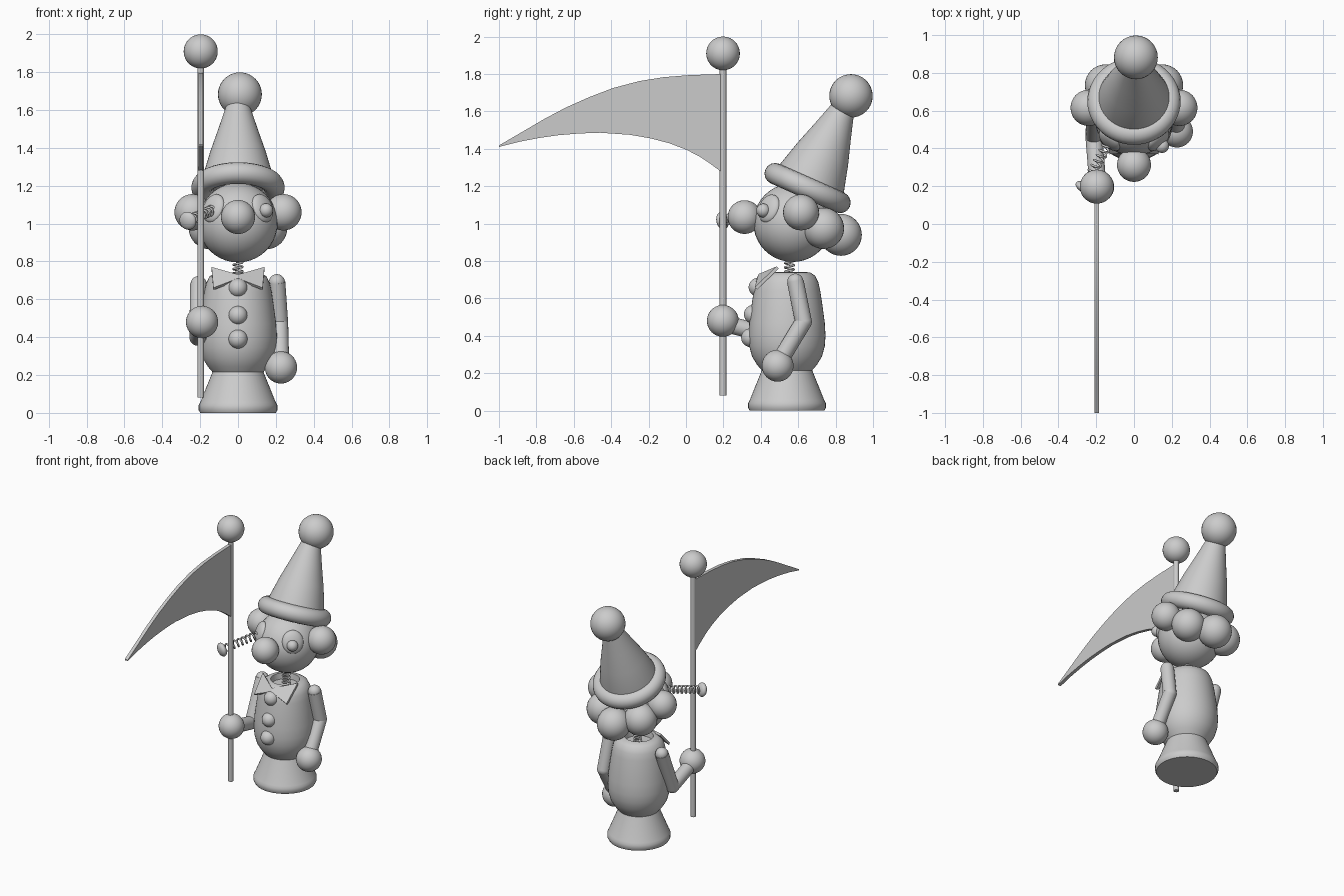
import bpy, bmesh, math
from mathutils import Vector

if "Cube" in bpy.data.objects:
    bpy.data.objects.remove(bpy.data.objects["Cube"])


def smooth(ob, angle=35):
    bpy.ops.object.select_all(action='DESELECT')
    ob.select_set(True)
    bpy.context.view_layer.objects.active = ob
    bpy.ops.object.shade_smooth_by_angle(angle=math.radians(angle))
    return ob


def from_bmesh(name, bm):
    bmesh.ops.recalc_face_normals(bm, faces=bm.faces)
    me = bpy.data.meshes.new(name)
    bm.to_mesh(me)
    bm.free()
    ob = bpy.data.objects.new(name, me)
    bpy.context.collection.objects.link(ob)
    return smooth(ob)


def ball(name, loc, r, scale=(1, 1, 1), facing=None):
    bpy.ops.mesh.primitive_uv_sphere_add(segments=32, ring_count=20, radius=r, location=loc)
    ob = bpy.context.object
    ob.name = name
    ob.scale = scale
    if facing:
        ob.rotation_euler = Vector(facing).to_track_quat('Z', 'Y').to_euler()
    return smooth(ob, 60)


def lathe(name, profile, loc, tilt=0):
    bm = bmesh.new()
    vs = [bm.verts.new((r, 0, z)) for r, z in profile]
    es = [bm.edges.new(p) for p in zip(vs, vs[1:])]
    bmesh.ops.spin(bm, geom=vs + es, axis=(0, 0, 1), cent=(0, 0, 0), angle=math.tau, steps=48)
    bmesh.ops.remove_doubles(bm, verts=bm.verts, dist=1e-4)
    ob = from_bmesh(name, bm)
    ob.location = loc
    ob.rotation_euler.x = tilt
    return ob


def rod(name, a, b, r):
    a, b = Vector(a), Vector(b)
    bpy.ops.mesh.primitive_cylinder_add(vertices=32, radius=r, depth=(b - a).length, location=(a + b) / 2)
    ob = bpy.context.object
    ob.name = name
    ob.rotation_euler = (b - a).to_track_quat('Z', 'Y').to_euler()
    return smooth(ob)


def spring(name, a, b, r, turns, wire=0.006):
    a, b = Vector(a), Vector(b)
    rot = (b - a).to_track_quat('Z', 'Y')
    cu = bpy.data.curves.new(name, 'CURVE')
    cu.dimensions = '3D'
    cu.bevel_depth = wire
    cu.bevel_resolution = 2
    cu.use_fill_caps = True
    n = turns * 16
    sp = cu.splines.new('POLY')
    sp.points.add(n)
    for i, p in enumerate(sp.points):
        t = math.tau * i / 16
        co = a + rot @ Vector((r * math.cos(t), r * math.sin(t), (b - a).length * i / n))
        p.co = (*co, 1)
    ob = bpy.data.objects.new(name, cu)
    bpy.context.collection.objects.link(ob)


def plate(name, points, offset):
    # flat outline thickened along offset, centred on the outline
    off = Vector(offset)
    bm = bmesh.new()
    f = bm.faces.new([bm.verts.new(Vector(p) - off / 2) for p in points])
    ext = bmesh.ops.extrude_face_region(bm, geom=[f], use_keep_orig=True)
    bmesh.ops.translate(bm, vec=off, verts=[v for v in ext['geom'] if isinstance(v, bmesh.types.BMVert)])
    return from_bmesh(name, bm)


# base and torso
lathe("base", [(0, 0), (0.2, 0), (0.208, 0.015), (0.208, 0.04), (0.2, 0.055), (0.135, 0.215), (0, 0.215)],
      (0, 0.54, 0))
lathe("torso", [(0, 0.21), (0.13, 0.21), (0.16, 0.245), (0.187, 0.29), (0.202, 0.345), (0.206, 0.4),
                (0.202, 0.47), (0.19, 0.56), (0.178, 0.64), (0.168, 0.685), (0.15, 0.722), (0.125, 0.738),
                (0.095, 0.742), (0.09, 0.7), (0, 0.7)], (0, 0.54, 0))
for y, z in ((0.385, 0.66), (0.36, 0.515), (0.345, 0.39)):
    ball("button", (0, y, z), 0.05)

# collar flaps
for s in (-1, 1):
    plate("collar_flap", [(0, 0.395, 0.725), (0, 0.385, 0.705), (s * 0.13, 0.375, 0.655),
                          (s * 0.14, 0.49, 0.765)], (0, -0.012, 0.012))

# neck, head and face
spring("neck_spring", (0, 0.553, 0.69), (0, 0.553, 0.83), 0.024, 6)
ball("head", (0, 0.57, 1.005), 0.21)
ball("nose", (0, 0.313, 1.035), 0.09)
for s in (-1, 1):
    ball("eye_white", (s * 0.128, 0.445, 1.08), 0.075, (0.95, 1.05, 0.45), (s * 0.13, -0.13, 0.06))
ball("pupil", (0.148, 0.413, 1.07), 0.037)
spring("eye_spring", (-0.14, 0.42, 1.07), (-0.255, 0.21, 1.02), 0.024, 8)
ball("popped_pupil", (-0.265, 0.195, 1.015), 0.048, (1, 1, 0.55), (-0.115, -0.21, -0.05))

# hair tufts around the back of the head
for s in (-1, 1):
    ball("hair_side", (s * 0.24, 0.615, 1.06), 0.096)
    ball("hair_rear", (s * 0.15, 0.735, 0.975), 0.11)
ball("hair_back", (0, 0.828, 0.94), 0.112)

# tilted hat
TILT = math.radians(-24)
HAT = (0, 0.65, 1.19)
lathe("hat_cone", [(0, 0), (0.195, 0), (0.186, 0.06), (0.148, 0.2), (0.106, 0.33), (0.066, 0.46), (0, 0.47)],
      HAT, TILT)
bpy.ops.mesh.primitive_torus_add(major_radius=0.19, minor_radius=0.057, major_segments=48,
                                 minor_segments=16, location=HAT, rotation=(TILT, 0, 0))
bpy.context.object.name = "hat_brim"
smooth(bpy.context.object, 60)
ball("hat_pompom", (0.01, 0.882, 1.683), 0.116)

# arms: shoulder, elbow, wrist, hand
arms = {
    "left": ((0.205, 0.585, 0.69), (0.22, 0.628, 0.475), (0.225, 0.51, 0.28), (0.227, 0.49, 0.24)),
    "right": ((-0.208, 0.575, 0.68), (-0.212, 0.46, 0.4), (-0.195, 0.25, 0.455), (-0.19, 0.197, 0.48)),
}
for side, (sh, el, wr, ha) in arms.items():
    ball(side + "_shoulder", sh, 0.043)
    rod(side + "_upper_arm", sh, el, 0.045)
    ball(side + "_elbow", el, 0.045)
    rod(side + "_forearm", el, wr, 0.045)
    ball(side + "_hand", ha, 0.085)

# flag pole and pennant
PX, PY = -0.197, 0.198
rod("flag_pole", (PX, PY, 0.08), (PX, PY, 1.85), 0.018)
ball("pole_finial", (PX, PY, 1.91), 0.09)
outline = [(PY, 1.8), (0.02, 1.794), (-0.12, 1.783), (-0.25, 1.762), (-0.39, 1.725), (-0.516, 1.677),
           (-0.64, 1.622), (-0.757, 1.56), (-0.88, 1.488), (-1, 1.418), (-1, 1.41), (-0.89, 1.438),
           (-0.78, 1.459), (-0.68, 1.473), (-0.57, 1.482), (-0.46, 1.486), (-0.3, 1.475), (-0.19, 1.456),
           (-0.09, 1.43), (0.0, 1.396), (0.07, 1.36), (0.13, 1.32), (PY, 1.27)]
plate("pennant", [(PX, y, z) for y, z in outline], (0.024, 0, 0))
